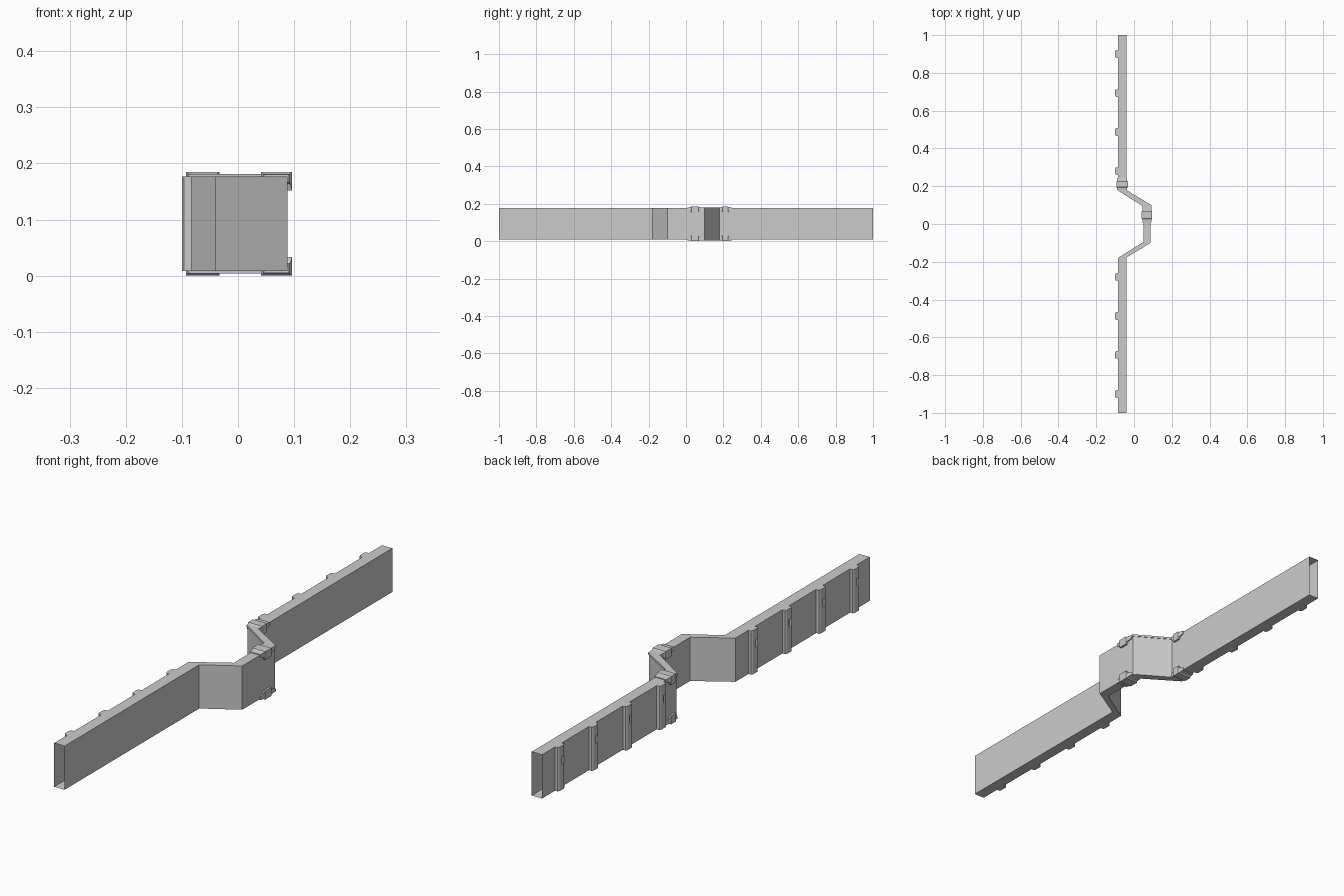
import bpy, bmesh

if "Cube" in bpy.data.objects:
    bpy.data.objects.remove(bpy.data.objects["Cube"])

ZB, ZT = 0.008, 0.177      # duct bottom and top
XL, XR = -0.085, -0.041    # straight run
JL, JR = 0.049, 0.088      # offset run


def finish(name, bm):
    bmesh.ops.recalc_face_normals(bm, faces=bm.faces[:])
    me = bpy.data.meshes.new(name)
    bm.to_mesh(me)
    bm.free()
    ob = bpy.data.objects.new(name, me)
    bpy.context.collection.objects.link(ob)
    return ob


def loft(bm, rings, cap=True):
    loops = [[bm.verts.new(p) for p in r] for r in rings]
    n = len(loops[0])
    for a, b in zip(loops, loops[1:]):
        for i in range(n):
            j = (i + 1) % n
            bm.faces.new((a[i], a[j], b[j], b[i]))
    if cap:
        bm.faces.new(loops[0])
        bm.faces.new(loops[-1])


# Hollow rectangular duct, open at both ends
half = [(XL, 1.0, XR, 1.0), (XL, 0.18, XR, 0.178), (JL, 0.095, JR, 0.1)]
path = [(a, -b, c, -d) for a, b, c, d in half] + half[::-1]
bm = bmesh.new()
loft(bm, [[(a, b, ZB), (a, b, ZT), (c, d, ZT), (c, d, ZB)]
          for a, b, c, d in path], cap=False)
finish("duct", bm)

# Chamfered vertical ribs along the back wall, each with a small slot
ribs, slots = bmesh.new(), bmesh.new()
profile = [(-0.083, -0.020), (-0.096, -0.020), (-0.100, -0.014),
           (-0.100, 0.014), (-0.096, 0.020), (-0.083, 0.020)]
for s in (-1, 1):
    for y in (0.28, 0.487, 0.693, 0.9):
        loft(ribs, [[(px, s * y + py, z) for px, py in profile]
                    for z in (ZB, ZT)])
        box = [(-0.11, -0.013), (-0.092, -0.013), (-0.092, 0.0), (-0.11, 0.0)]
        loft(slots, [[(px, s * y + py, z) for px, py in box]
                     for z in (0.105, 0.135)])
rib_ob = finish("ribs", ribs)
cutter = finish("slot_cutter", slots)
cutter.hide_render = True
mod = rib_ob.modifiers.new("slots", 'BOOLEAN')
mod.object = cutter
mod.operation = 'DIFFERENCE'
mod.solver = 'EXACT'
bpy.context.view_layer.objects.active = rib_ob
bpy.ops.object.modifier_apply(modifier=mod.name)
bpy.data.objects.remove(cutter)


# Clips: stepped saddles at both bends joined by a thin strip
def saddle(bm, stations, flip):
    rings = []
    for xl, yl, xr, yr, o, d in stations:
        pts = [(xl - o, yl, ZT - d), (xl - o, yl, ZT + o),
               (xr + o, yr, ZT + o), (xr + o, yr, ZT - d),
               (xr, yr, ZT - d), (xr, yr, ZT), (xl, yl, ZT), (xl, yl, ZT - d)]
        if flip:
            pts = [(x, y, ZB + ZT - z) for x, y, z in pts]
        rings.append(pts)
    loft(bm, rings)


def collar(xl, xr, ys):
    offs = [(0.003, 0.010), (0.005, 0.014), (0.008, 0.025),
            (0.008, 0.025), (0.005, 0.014), (0.004, 0.012)]
    return [(xl, y, xr, y, o, d) for y, (o, d) in zip(ys, offs)]


lower = collar(JL, JR, (0.008, 0.025, 0.029, 0.066, 0.070, 0.088))
upper = collar(XL, XR, (0.247, 0.228, 0.224, 0.195, 0.191, 0.183))[::-1]
strip = [(JL, 0.095, JR, 0.1, 0.004, 0.004), (XL, 0.18, XR, 0.178, 0.004, 0.004)]
for name, flip in (("top_clip", False), ("bottom_clip", True)):
    bm = bmesh.new()
    saddle(bm, lower + strip + upper, flip)
    finish(name, bm)
